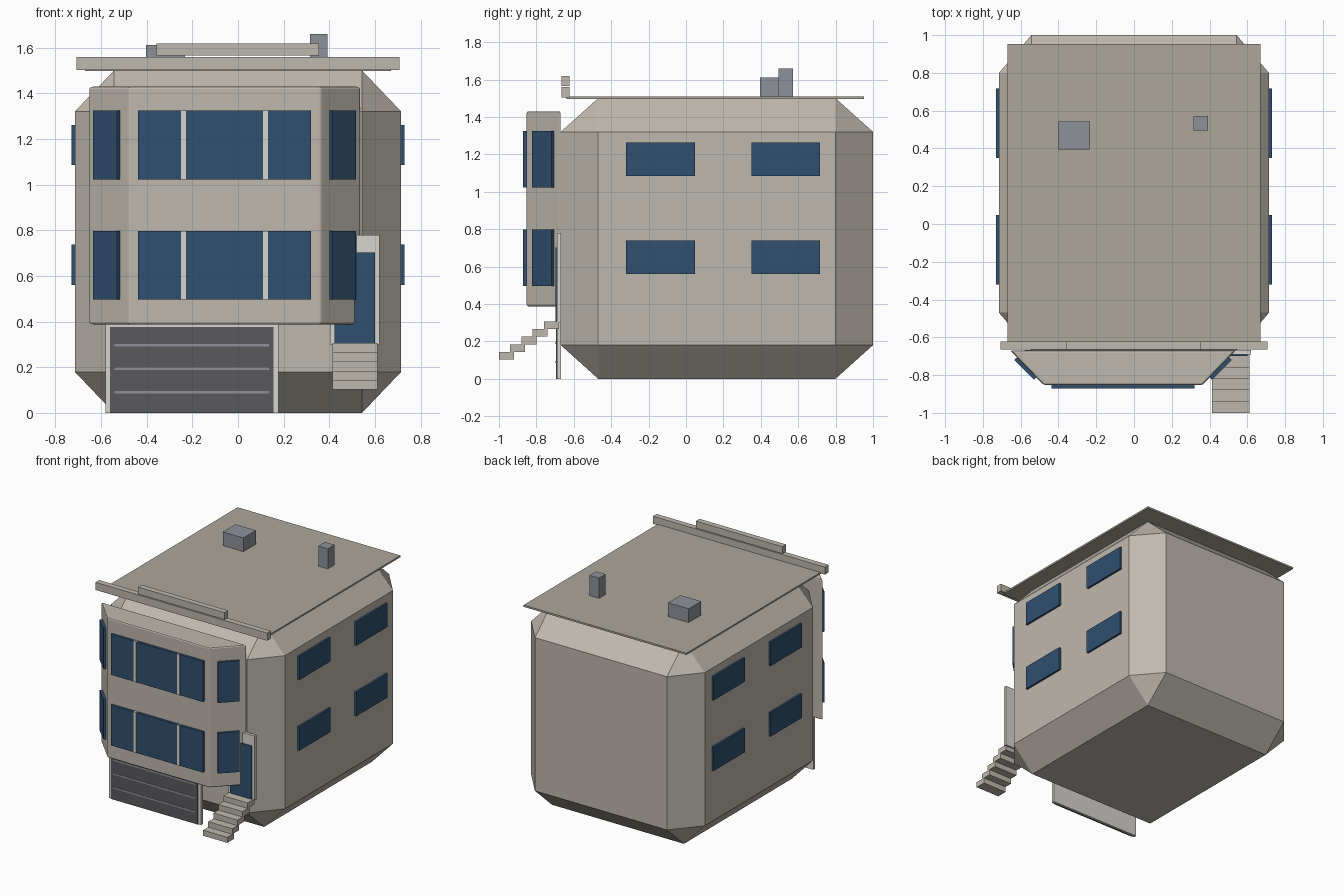
import bpy, bmesh
from math import radians

if "Cube" in bpy.data.objects:
    bpy.data.objects.remove(bpy.data.objects["Cube"])


def mat(name, rgb):
    m = bpy.data.materials.new(name)
    m.diffuse_color = (*rgb, 1)
    m.use_nodes = True
    m.node_tree.nodes["Principled BSDF"].inputs["Base Color"].default_value = m.diffuse_color
    return m


WALL = mat("wall", (0.52, 0.48, 0.42))
ROOF = mat("roof", (0.42, 0.39, 0.33))
GLASS = mat("glass", (0.03, 0.08, 0.16))
TRIM = mat("trim", (0.68, 0.66, 0.62))
GARAGE = mat("garage_grey", (0.10, 0.10, 0.11))
METAL = mat("metal", (0.27, 0.29, 0.32))


def box(name, x, y, z, m, bevel=0):
    """Box from (min, max) ranges; bevel is a fraction of each dimension."""
    bm = bmesh.new()
    bmesh.ops.create_cube(bm, size=1)
    if bevel:
        bmesh.ops.bevel(bm, geom=bm.edges[:], offset=bevel, segments=1,
                        affect='EDGES')
    for v in bm.verts:
        for i, (a, b) in enumerate((x, y, z)):
            v.co[i] = (a + b) / 2 + v.co[i] * (b - a)
    return finish(name, bm, m)


def prism(name, outline, z, m):
    """Extrude a plan outline between two heights."""
    bm = bmesh.new()
    face = bm.faces.new([bm.verts.new((x, y, z[0])) for x, y in outline])
    top = bmesh.ops.extrude_face_region(bm, geom=[face])["geom"]
    for v in top:
        if isinstance(v, bmesh.types.BMVert):
            v.co.z = z[1]
    bmesh.ops.recalc_face_normals(bm, faces=bm.faces[:])
    return finish(name, bm, m)


def finish(name, bm, m):
    me = bpy.data.meshes.new(name)
    bm.to_mesh(me)
    bm.free()
    me.materials.append(m)
    ob = bpy.data.objects.new(name, me)
    bpy.context.collection.objects.link(ob)
    return ob


# chamfered main block
box("house_body", (-.715, .715), (-.67, 1), (0, 1.5), WALL, .12)

# two-storey bay with angled sides
bay = prism("bay", [(-.655, -.67), (-.478, -.852), (.362, -.852), (.538, -.67)],
            (.387, 1.43), WALL)
bev = bay.modifiers.new("soft_edges", 'BEVEL')
bev.width, bev.segments = .01, 2

# bay windows on both storeys
for floor, z in (("lower", (.497, .797)), ("upper", (1.022, 1.324))):
    box(f"bay_window_{floor}", (-.438, .32), (-.87, -.845), z, GLASS)
    for i, x in enumerate((-.238, .12)):
        box(f"mullion_{floor}_{i}", (x - .011, x + .011), (-.872, -.845), z, TRIM)
    for side, cx, ang in (("left", -.575, -45), ("right", .458, 45)):
        w = box(f"bay_window_{side}_{floor}", (-.074, .074), (-.01, .01),
                (z[0], z[1]), GLASS)
        w.location = (cx, -.765, 0)
        w.rotation_euler.z = radians(ang)

# side windows, mirrored
for floor, z in (("lower", (.56, .738)), ("upper", (1.085, 1.262))):
    for i, y in enumerate(((-.32, .047), (.35, .717))):
        for side, s in (("left", -1), ("right", 1)):
            box(f"side_window_{side}_{floor}_{i}",
                tuple(sorted((s * .70, s * .73))), y, z, GLASS)

# garage door with frame and grooves
box("garage_frame", (-.58, .178), (-.69, -.668), (0, .388), TRIM)
box("garage_door", (-.56, .155), (-.696, -.68), (0, .377), GARAGE)
for i, z in enumerate((.09, .193, .296)):
    box(f"garage_rail_{i}", (-.54, .135), (-.699, -.69), (z - .006, z + .006), METAL)

# entrance door and steps
box("door_frame", (.402, .62), (-.69, -.668), (.3, .78), TRIM)
box("door", (.422, .6), (-.698, -.68), (.3, .702), GLASS)
for i in range(5):
    y, z = -1 + .06 * i, .102 + .041 * i
    box(f"step_{i}", (.413, .612), (y, y + .08), (z, z + .041), WALL)

# roof slab, parapet and chimneys
box("roof_slab", (-.67, .67), (-.64, .952), (1.497, 1.51), ROOF)
box("parapet", (-.707, .707), (-.665, -.622), (1.503, 1.56), WALL)
box("parapet_cap", (-.358, .355), (-.665, -.622), (1.566, 1.618), WALL)
box("roof_vent", (-.402, -.232), (.395, .542), (1.505, 1.612), METAL)
box("chimney", (.315, .393), (.495, .573), (1.505, 1.66), METAL)
